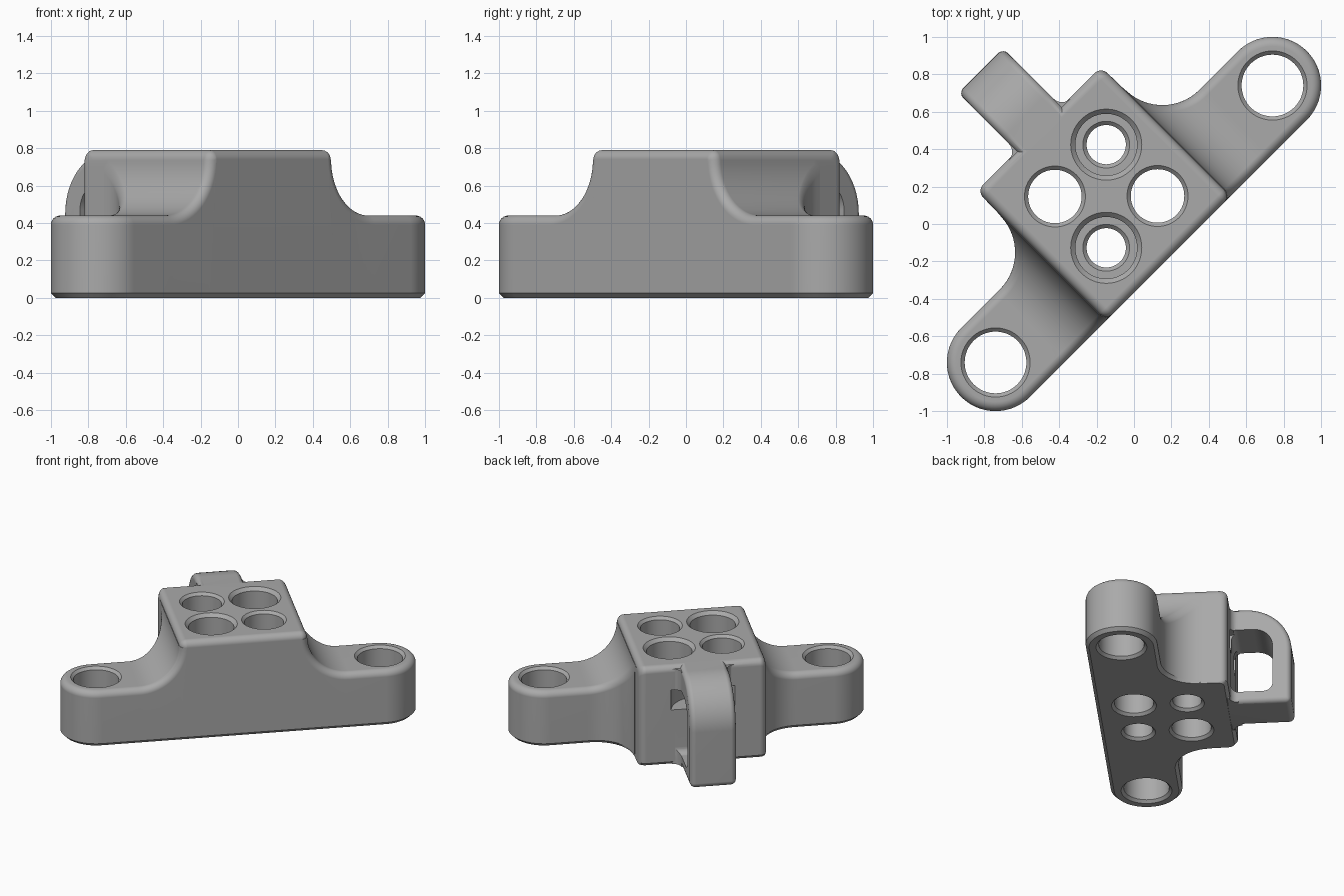
import bpy, bmesh
from math import sin, cos, pi, sqrt, radians
from mathutils import Matrix, Vector

if "Cube" in bpy.data.objects:
    bpy.data.objects.remove(bpy.data.objects["Cube"], do_unlink=True)

EAR, W, EAR_H = 1.047, 0.26, 0.44      # ear centre, ear radius, ear height
HALF, BACK, TOP = 0.47, 0.72, 0.79     # block half width, back face, top
R, C = 0.05, 0.025                     # top rounding, bottom chamfer
RIM = [(R * (1 - cos(a)), R * (1 - sin(a))) for a in (i * pi / 12 for i in range(7))]

grey = bpy.data.materials.new("mid grey")
grey.use_nodes = True
colour = (0.4, 0.4, 0.4, 1)
grey.diffuse_color = colour
grey.node_tree.nodes["Principled BSDF"].inputs["Base Color"].default_value = colour


def finish(name, bm):
    bmesh.ops.remove_doubles(bm, verts=bm.verts, dist=0.0001)
    bmesh.ops.recalc_face_normals(bm, faces=bm.faces)
    mesh = bpy.data.meshes.new(name)
    bm.to_mesh(mesh)
    bm.free()
    mesh.materials.append(grey)
    obj = bpy.data.objects.new(name, mesh)
    bpy.context.scene.collection.objects.link(obj)
    return obj


def loft(name, rings, caps):
    bm = bmesh.new()
    rows = [[bm.verts.new(p) for p in ring] for ring in rings]
    n = len(rows[0])
    for a, b in zip(rows, rows[1:]):
        for i in range(n):
            j = (i + 1) % n
            bm.faces.new((a[i], a[j], b[j], b[i]))
    if caps:
        bm.faces.new(rows[0])
        bm.faces.new(rows[-1])
    return finish(name, bm)


def rounded(corners, steps=8):
    """Right-angled outline with a radius at each corner."""
    out = []
    for i, (x, y, r) in enumerate(corners):
        p = Vector((x, y))
        before = (Vector(corners[i - 1][:2]) - p).normalized()
        after = (Vector(corners[(i + 1) % len(corners)][:2]) - p).normalized()
        if r == 0:
            out.append(p)
            continue
        centre = p + r * (before + after)
        for k in range(steps + 1):
            t = k * pi / 2 / steps
            out.append(centre - r * (after * cos(t) + before * sin(t)))
    return out


def upright_prism(name, outline, lo, hi):
    return loft(name, [[(p[0], p[1], z) for p in outline] for z in (lo, hi)], True)


def side_prism(name, outline, half):
    return loft(name, [[(u, p[0], p[1]) for p in outline] for u in (-half, half)], True)


def lathe(name, u, v, profile, n=64):
    return loft(name, [[(u + r * cos(2 * pi * i / n), v + r * sin(2 * pi * i / n), z)
                        for i in range(n)] for r, z in profile], True)


def bake(obj):
    graph = bpy.context.evaluated_depsgraph_get()
    mesh = bpy.data.meshes.new_from_object(obj.evaluated_get(graph))
    obj.modifiers.clear()
    obj.data = mesh


def combine(obj, other, operation):
    mod = obj.modifiers.new("combine", "BOOLEAN")
    mod.operation, mod.solver, mod.object = operation, "EXACT", other
    other.hide_render = True
    bake(obj)
    bpy.data.objects.remove(other, do_unlink=True)


# Main body: cross-sections with rounded top edges, lofted from ear to ear
def ring(place):
    sides = []
    for s in (-1, 1):
        low = [place(s, C, 0)[:2] + (0,), place(s, 0, 0)[:2] + (C,)]
        sides.append(low + [place(s, d, e) for d, e in RIM])
    return sides[0] + sides[1][::-1]


def ear_section(a):
    return ring(lambda s, d, e: (EAR + (W - d) * sin(a), s * (W - d) * cos(a), EAR_H - e))


def body_section(u, v, z, t):
    return ring(lambda s, d, e: (u - cos(t) * e, d - W, z - sin(t) * e) if s < 0
                else (u, v - d, z - e))


def plan_edge(u):
    reach = 0.755 - u
    return W if reach < 0 else 0.54 - sqrt(max(0, 0.28 ** 2 - reach ** 2))


quarter = [i * pi / 36 for i in range(19)]
sections = [ear_section(a) for a in reversed(quarter)]
for t in reversed(quarter):
    u = HALF + 0.303 - 0.3 * cos(t)
    sections.append(body_section(u, plan_edge(u), TOP - R - 0.3 * sin(t), t))
for t in quarter[::3]:
    sections.append(body_section(HALF - R + R * cos(t), BACK - R + R * sin(t),
                                 TOP - R + R * sin(t), t))
sections += [[(-u, v, z) for u, v, z in s] for s in reversed(sections)]
body = loft("bracket_body", sections, False)

# Rear handle with a curved shoulder
handle = side_prism("rear_handle", rounded([
    (0.6, 0.001, 0), (1.16, 0.001, 0), (1.16, 0.789, 0.34), (0.6, 0.789, 0)], 14), 0.17)
bevel = handle.modifiers.new("edges", "BEVEL")
bevel.width, bevel.segments = 0.04, 4
bevel.limit_method, bevel.angle_limit = "ANGLE", radians(50)
bake(handle)
combine(body, handle, "UNION")

# Fillets where the handle meets the block
for side in (-1, 1):
    arc = [(0.23 - 0.06 * sin(t), 0.776 - 0.06 * cos(t)) for t in quarter[::3]]
    outline = [(0.13, 0.776), (0.13, 0.69), (0.23, 0.69)] + arc
    fillet = upright_prism("handle_fillet", [(side * u, v) for u, v in outline], 0.004, 0.765)
    combine(body, fillet, "UNION")

# Window through the handle
window = side_prism("handle_window", rounded([
    (0.721, 0.09, 0.05), (1.025, 0.09, 0.07), (1.025, 0.61, 0.14), (0.721, 0.61, 0.05)]), 0.4)
combine(body, window, "DIFFERENCE")

# Curved strap channel into the block behind the handle
sweep = [pi + i * pi / 24 for i in range(25)]
channel = [(0.24 * cos(a), 0.76 + 0.24 * sin(a)) for a in sweep]
channel += [(0.12 * cos(a), 0.76 + 0.12 * sin(a)) for a in reversed(sweep)]
combine(body, upright_prism("strap_channel", channel, 0.44, 0.6), "DIFFERENCE")


# Holes with chamfered rims
def plain_hole(u, v, r, top):
    rim = r + 0.02
    combine(body, lathe("hole_cutter", u, v, [
        (rim, -0.1), (rim, 0), (r, 0.02), (r, top - 0.02), (rim, top), (rim, top + 0.1)]),
        "DIFFERENCE")


def counterbored_hole(u, v):
    combine(body, lathe("hole_cutter", u, v, [
        (0.125, -0.1), (0.125, 0), (0.105, 0.02), (0.105, 0.28), (0.125, 0.3),
        (0.165, 0.3), (0.165, TOP - 0.025), (0.19, TOP), (0.19, TOP + 0.1)]),
        "DIFFERENCE")


for s in (-1, 1):
    plain_hole(s * EAR, 0, 0.165, EAR_H)
    plain_hole(s * 0.195, 0.21 - s * 0.193, 0.143, TOP)
    counterbored_hole(s * 0.195, 0.21 + s * 0.195)

# Turn onto the diagonal and smooth the curved faces
body.data.transform(Matrix.Rotation(pi / 4, 4, "Z"))
bpy.ops.object.select_all(action="DESELECT")
body.select_set(True)
bpy.context.view_layer.objects.active = body
bpy.ops.object.shade_smooth_by_angle(angle=radians(30))
normals = body.modifiers.new("normals", "WEIGHTED_NORMAL")
normals.keep_sharp = True
